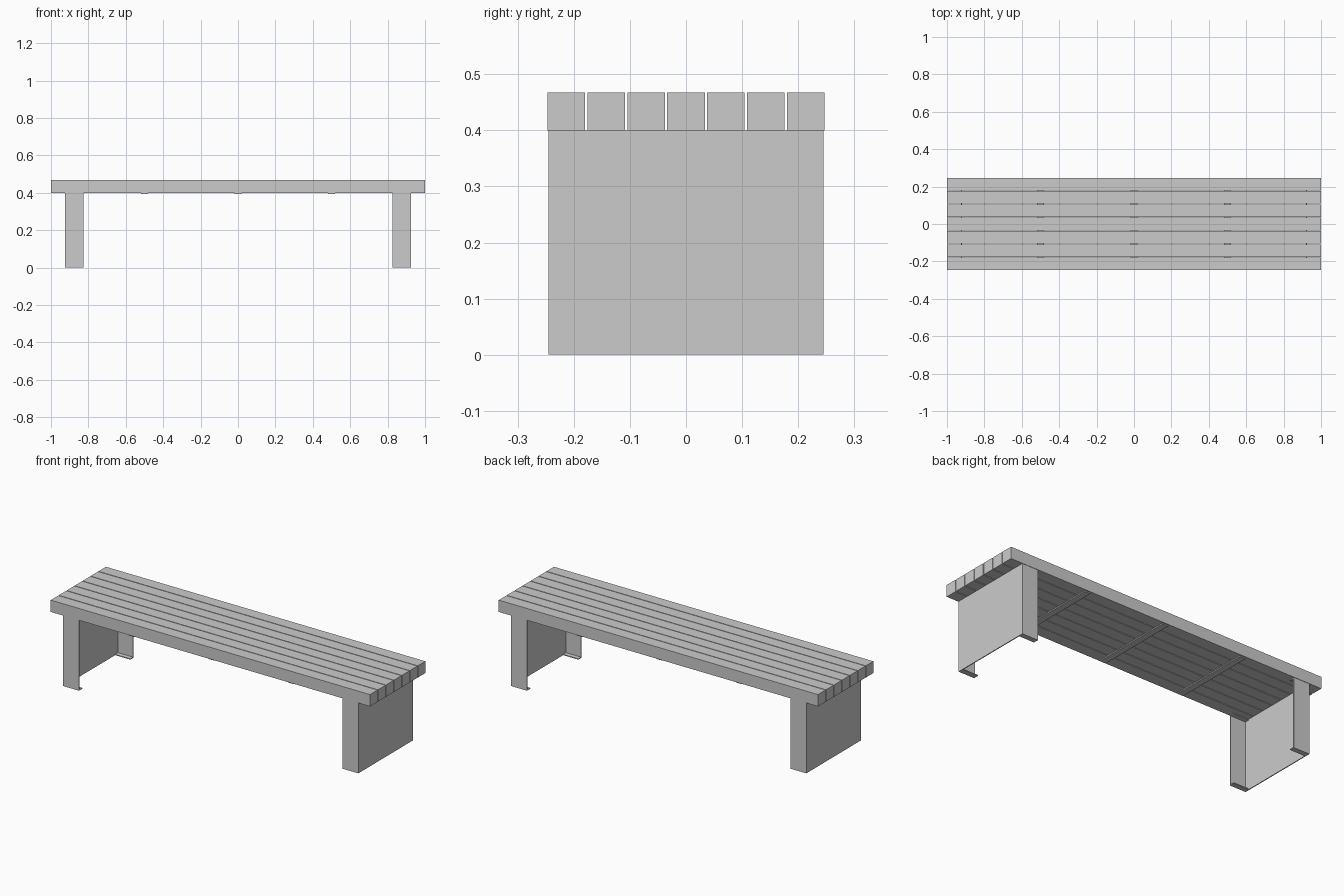
import bpy

if "Cube" in bpy.data.objects:
    bpy.data.objects.remove(bpy.data.objects["Cube"])


def box(name, x, y, z):
    """Box from (min, max) ranges on each axis."""
    bpy.ops.mesh.primitive_cube_add(size=1)
    ob = bpy.context.object
    ob.name = name
    ob.location = [(r[0] + r[1]) / 2 for r in (x, y, z)]
    ob.scale = [r[1] - r[0] for r in (x, y, z)]
    bpy.ops.object.transform_apply(location=True, rotation=False, scale=True)
    return ob


SEAT_Z, TOP_Z = 0.4, 0.467
SLAT_W, PITCH = 0.067, 0.0712
T = 0.005           # sheet thickness
LEG_Y = 0.245       # half depth of the legs
X_IN, X_OUT = 0.825, 0.925
LIP = 0.03

# Seat slats
for i in range(7):
    y = (i - 3) * PITCH
    box(f"seat_slat_{i + 1}", (-1, 1), (y - SLAT_W / 2, y + SLAT_W / 2), (SEAT_Z, TOP_Z))

# Flat straps under the seat
for i, x in enumerate((-0.5, 0, 0.5)):
    box(f"under_strap_{i + 1}", (x - 0.018, x + 0.018), (-0.24, 0.24), (SEAT_Z - 0.006, SEAT_Z))


def span(s, a, b):
    return tuple(sorted((s * a, s * b)))


# Folded sheet legs: outer plate, two side flanges, small lips at foot and top
for sx, side in ((-1, "left"), (1, "right")):
    box(f"{side}_leg_plate", span(sx, X_OUT - T, X_OUT), (-LEG_Y, LEG_Y), (0, SEAT_Z))
    for sy, end in ((-1, "front"), (1, "back")):
        fx = span(sx, X_IN, X_OUT - T)
        box(f"{side}_leg_{end}_flange", fx, span(sy, LEG_Y - T, LEG_Y), (0, SEAT_Z))
        lip_y = span(sy, LEG_Y - LIP, LEG_Y - T)
        box(f"{side}_leg_{end}_foot_lip", fx, lip_y, (0, T))
        box(f"{side}_leg_{end}_top_lip", fx, lip_y, (SEAT_Z - T, SEAT_Z))
